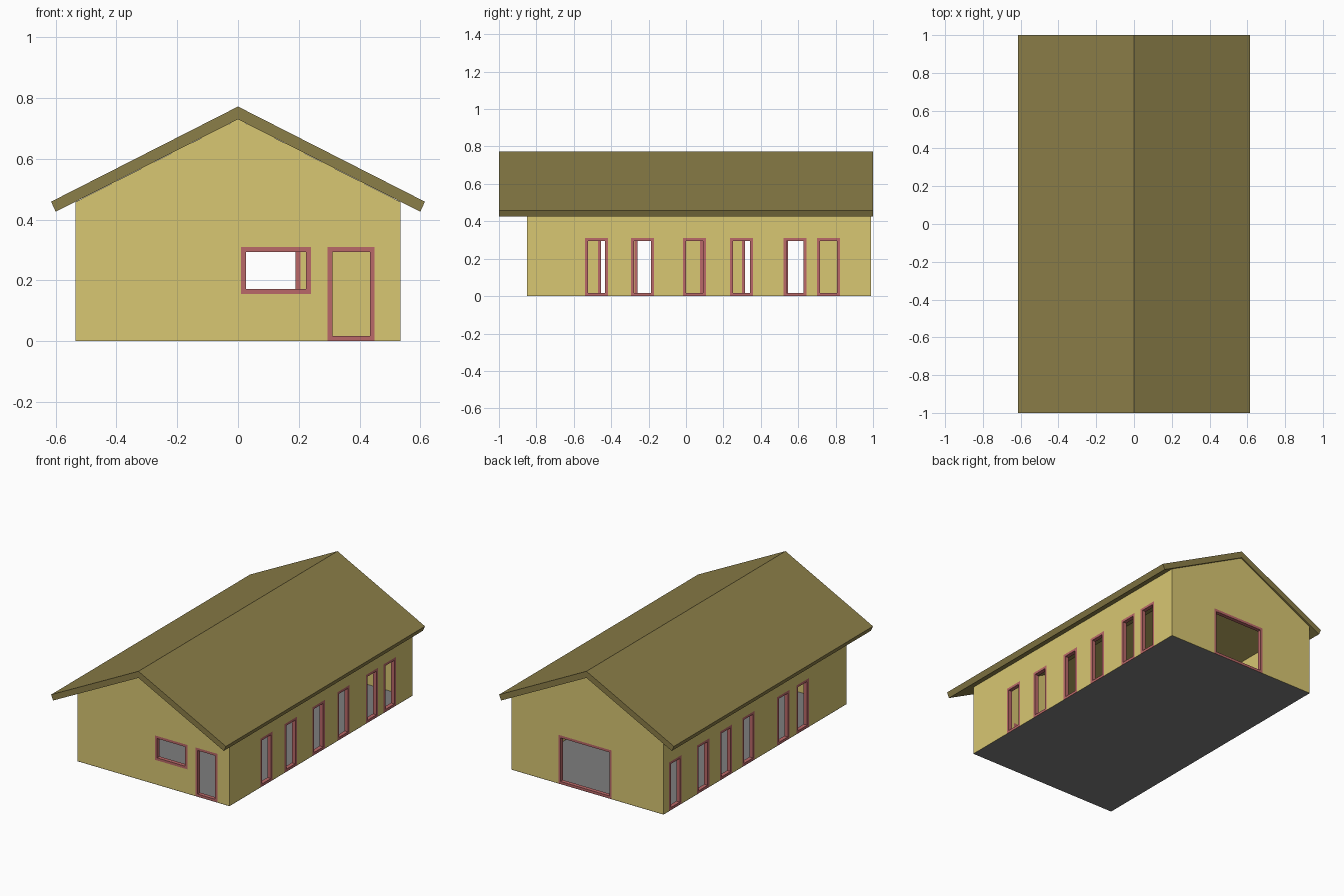
import bpy, bmesh
from mathutils import Vector

if "Cube" in bpy.data.objects:
    bpy.data.objects.remove(bpy.data.objects["Cube"])

X, Y0, Y1 = 0.535, -0.85, 0.99      # wall footprint
EAVE, APEX = 0.458, 0.73            # wall top and gable peak
T = 0.025                           # wall thickness
Z = 0.001                           # walls sit just on top of the floor sheet


def material(name, rgb):
    m = bpy.data.materials.new(name)
    m.diffuse_color = (*rgb, 1)
    m.use_nodes = True
    m.node_tree.nodes["Principled BSDF"].inputs["Base Color"].default_value = m.diffuse_color
    return m


WALL = material("wall_yellow", (0.69, 0.57, 0.17))
ROOF = material("roof_olive", (0.26, 0.21, 0.065))
TRIM = material("trim_red", (0.49, 0.14, 0.14))
FLOOR = material("floor_grey", (0.21, 0.21, 0.21))


def make_object(name, bm, mat=None):
    bmesh.ops.recalc_face_normals(bm, faces=bm.faces)
    me = bpy.data.meshes.new(name)
    bm.to_mesh(me)
    bm.free()
    ob = bpy.data.objects.new(name, me)
    bpy.context.collection.objects.link(ob)
    if mat:
        me.materials.append(mat)
    return ob


def prism(name, profile, y0, y1, mat):
    """Extrude an x-z profile along y."""
    bm = bmesh.new()
    face = bm.faces.new([bm.verts.new((x, y0, z)) for x, z in profile])
    ext = bmesh.ops.extrude_face_region(bm, geom=[face])
    moved = [g for g in ext["geom"] if isinstance(g, bmesh.types.BMVert)]
    bmesh.ops.translate(bm, vec=(0, y1 - y0, 0), verts=moved)
    return make_object(name, bm, mat)


def add_box(bm, lo, hi):
    lo, hi = Vector(lo), Vector(hi)
    vs = bmesh.ops.create_cube(bm, size=1)["verts"]
    for v in vs:
        v.co = [(lo[i] + hi[i]) / 2 + v.co[i] * (hi[i] - lo[i]) for i in range(3)]
    bmesh.ops.recalc_face_normals(bm, faces=list({f for v in vs for f in v.link_faces}))


def place(axis, u, d, z):
    """Point on a wall: u along the wall, d across it."""
    return (d, u, z) if axis == "x" else (u, d, z)


def frame(name, axis, d0, d1, u0, u1, z0, z1, w=0.016):
    """Rectangular trim ring filling the edge of an opening."""
    bm = bmesh.new()
    rings = []
    for d, s in ((d0, 0), (d1, 0), (d1, w), (d0, w)):
        rings.append([bm.verts.new(place(axis, u, d, z)) for u, z in
                      ((u0 + s, z0 + s), (u1 - s, z0 + s), (u1 - s, z1 - s), (u0 + s, z1 - s))])
    for k in range(4):
        a, b = rings[k], rings[(k + 1) % 4]
        for i in range(4):
            j = (i + 1) % 4
            bm.faces.new((a[i], a[j], b[j], b[i]))
    return make_object(name, bm, TRIM)


# openings: name, axis, outer face position, inner face position, u0, u1, z0, z1
TOP = 0.31
openings = [
    ("front_window", "y", Y0, Y0 + T, 0.01, 0.24, 0.155, TOP),
    ("front_door", "y", Y0, Y0 + T, 0.295, 0.45, Z, TOP),
    ("back_door", "y", Y1 - T, Y1, -0.17, 0.205, Z, TOP),
]
right_starts = (-0.54, -0.295, -0.015, 0.235, 0.52, 0.70)
left_starts = (-0.47, -0.275, 0.075, 0.30, 0.53, 0.81)
for side, starts, d in (("right", right_starts, X - T), ("left", left_starts, -X)):
    for i, u in enumerate(starts):
        openings.append((f"{side}_window_{i + 1}", "x", d, d + T, u, u + 0.123, Z, TOP))

# walls: gabled prism, hollowed and pierced
walls = prism("walls", [(-X, Z), (X, Z), (X, EAVE), (0, APEX), (-X, EAVE)], Y0, Y1, WALL)
room = bmesh.new()
add_box(room, (-X + T, Y0 + T, -0.1), (X - T, Y1 - T, 1))
holes = bmesh.new()
for name, axis, d0, d1, u0, u1, z0, z1 in openings:
    low = z0 if z0 > Z else -0.05
    add_box(holes, place(axis, u0, d0 - 0.01, low), place(axis, u1, d1 + 0.01, z1))
    frame(name + "_frame", axis, d0, d1, u0, u1, z0, z1)
for cutter in (make_object("room_cutter", room), make_object("opening_cutter", holes)):
    cutter.hide_render = True
    cutter.hide_viewport = True
    mod = walls.modifiers.new(cutter.name, "BOOLEAN")
    mod.operation, mod.solver, mod.object = "DIFFERENCE", "EXACT", cutter

# roof: bent slab with overhanging eaves
prism("roof", [(0, 0.772), (0.615, 0.459), (0.6, 0.426), (0, APEX),
               (-0.6, 0.426), (-0.615, 0.459)], -1, 1, ROOF)

# floor: single sheet under the whole house
bm = bmesh.new()
bm.faces.new([bm.verts.new(p) for p in ((-X, Y0, 0), (X, Y0, 0), (X, Y1, 0), (-X, Y1, 0))])
make_object("floor", bm, FLOOR)
